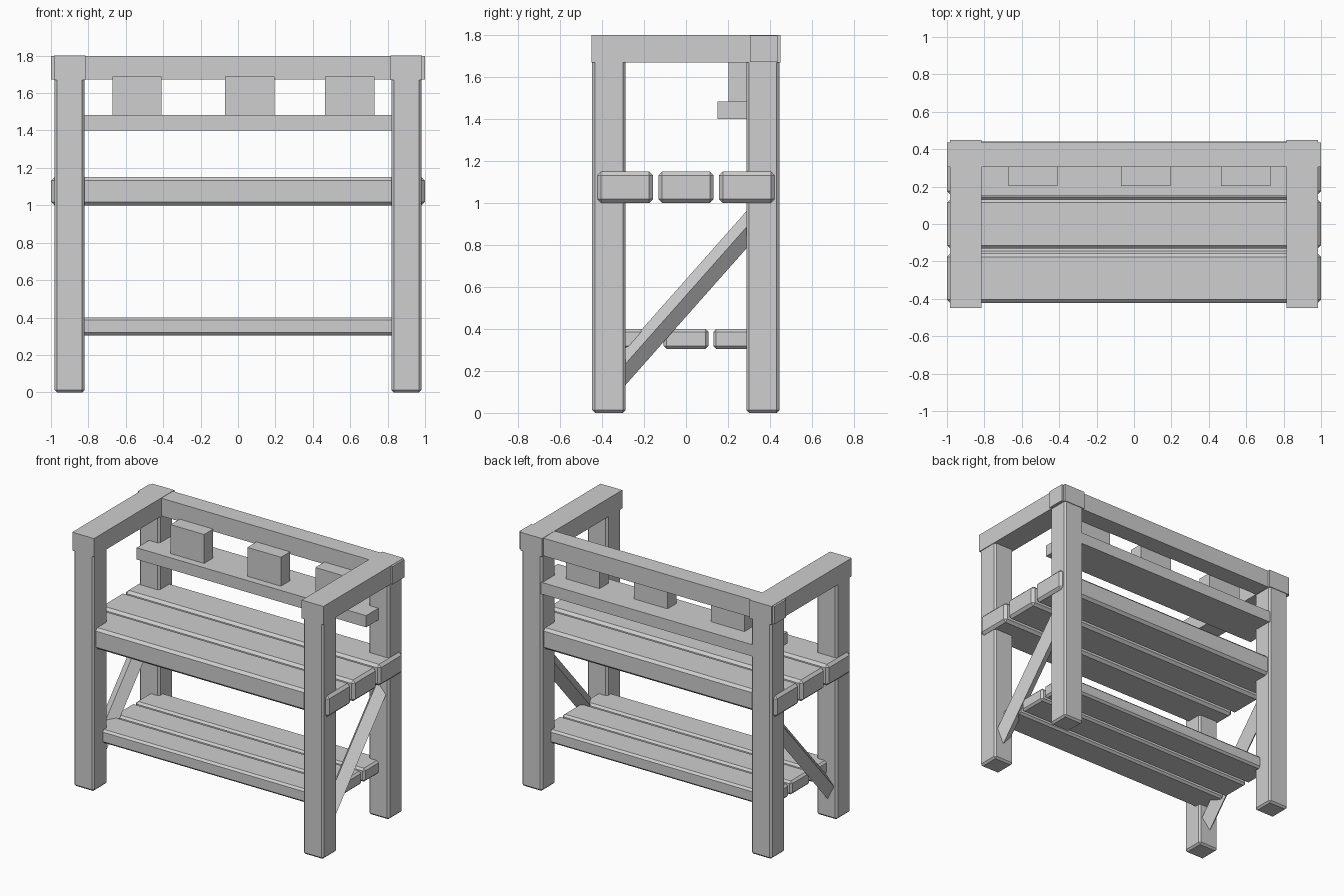
import bpy
import math
from mathutils import Vector

cube = bpy.data.objects.get("Cube")
if cube:
    bpy.data.objects.remove(cube, do_unlink=True)

# Single material
GREY = (0.62, 0.62, 0.62, 1)
grey = bpy.data.materials.new("plain_grey")
grey.use_nodes = True
grey.diffuse_color = GREY
grey.node_tree.nodes["Principled BSDF"].inputs["Base Color"].default_value = GREY


def box(name, xs, ys, zs, bevel=0):
    """Box spanning three (low, high) ranges, with optional chamfered edges."""
    spans = (xs, ys, zs)
    bpy.ops.mesh.primitive_cube_add(size=1, location=[sum(s) / 2 for s in spans])
    ob = bpy.context.object
    ob.name = name
    ob.scale = [s[1] - s[0] for s in spans]
    bpy.ops.object.transform_apply(location=False, rotation=False, scale=True)
    ob.data.materials.append(grey)
    if bevel:
        mod = ob.modifiers.new("chamfer", "BEVEL")
        mod.width = bevel
        mod.segments = 1
    return ob


def side_span(side, low, high):
    return tuple(sorted((side * low, side * high)))


for side, label in ((1, "left"), (-1, "right")):
    # Posts
    post_x = side_span(side, 0.82, 0.98)
    box(f"front_post_{label}", post_x, (-0.447, -0.288), (0, 1.72), 0.013)
    box(f"back_post_{label}", post_x, (0.288, 0.445), (0, 1.72), 0.013)
    # Top side rail
    box(f"side_rail_{label}", side_span(side, 0.815, 0.985), (-0.45, 0.45), (1.67, 1.8))
    # Diagonal brace, turned on its long axis and let into both posts
    low, high = Vector((side * 0.9, -0.34, 0.163)), Vector((side * 0.9, 0.34, 0.931))
    run = high - low
    half = 0.042
    brace = box(f"brace_{label}", (-half, half), (-half, half),
                (-run.length / 2, run.length / 2))
    brace.location = (low + high) / 2
    tilt = Vector((0, 0, 1)).rotation_difference(run).to_matrix()
    spin = Vector((0, 0, 1))
    turn = brace.matrix_basis.to_3x3().Rotation(side * math.radians(37), 3, spin)
    brace.rotation_euler = (tilt @ turn).to_euler()

# Top back rail
box("back_rail", (-1, 1), (0.305, 0.435), (1.672, 1.798))

# Middle and lower slatted shelves
for i, place in enumerate(("front", "middle", "back")):
    y = (i - 1) * 0.29
    box(f"work_shelf_plank_{place}", (-1, 1), (y - 0.132, y + 0.132), (1.0, 1.15), 0.018)
    y = (i - 1) * 0.237
    box(f"lower_shelf_plank_{place}", (-0.9, 0.9), (y - 0.107, y + 0.107), (0.305, 0.4), 0.014)

# Narrow upper shelf with three blocks
box("upper_shelf", (-0.9, 0.9), (0.15, 0.44), (1.4, 1.483))
for i, x in enumerate((-0.54, 0.063, 0.597)):
    box(f"shelf_block_{i + 1}", (x - 0.132, x + 0.132), (0.203, 0.305), (1.483, 1.688))
